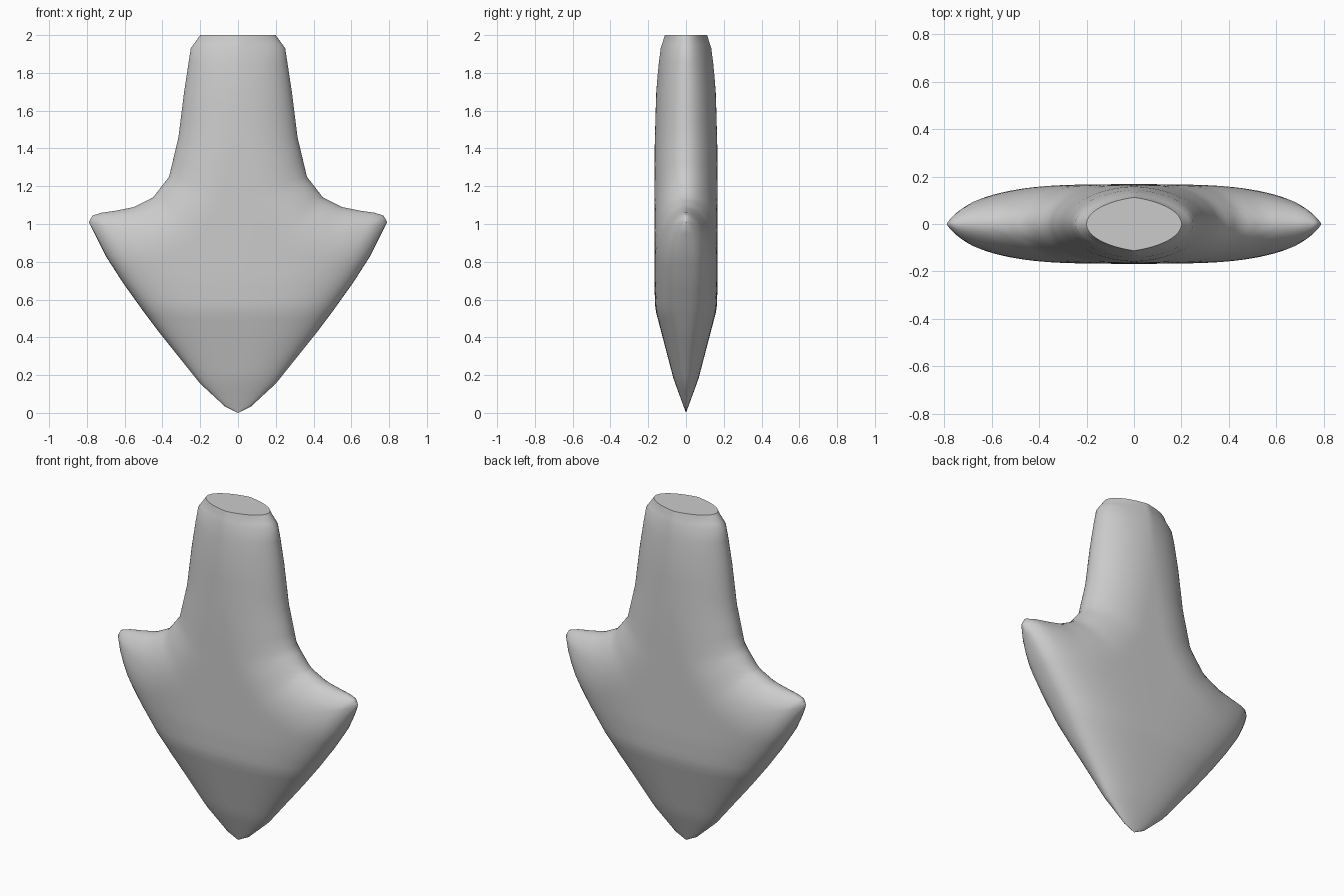
import bpy, bmesh, math
from mathutils import Vector
from mathutils.geometry import intersect_point_line

if "Cube" in bpy.data.objects:
    bpy.data.objects.remove(bpy.data.objects["Cube"])

# Right-hand front outline (x, z) and the centre-line height each point runs to
LOWER = [(0, 0, 0), (.07, .035, .03), (.2, .155, .14), (.3, .28, .27), (.42, .43, .4),
         (.51, .55, .53), (.61, .69, .65), (.7, .83, .74), (.79, 1.01, .8)]
UPPER = [(.77, 1.045, .86), (.72, 1.06, .91), (.65, 1.07, .95), (.55, 1.09, 1.0),
         (.45, 1.14, 1.06), (.365, 1.25, 1.16), (.315, 1.46, 1.42), (.285, 1.7, 1.69),
         (.25, 1.93, 1.93), (.2, 2.0, 2.0)]
# Half depth by height
DEPTH = [(0, 0), (.18, .066), (.55, .163), (.7, .168), (1.4, .166), (1.7, .158),
         (1.93, .14), (2, .119)]
COLS, SUB = 20, 3


def interp(table, v):
    for (a, fa), (b, fb) in zip(table, table[1:]):
        if v <= b:
            return fa + (fb - fa) * max(0, v - a) / (b - a)
    return table[-1][1]


EDGE = [(z, x) for x, z, _ in LOWER]
SHOULDER = [Vector((x, z, 0)) for x, z, _ in [LOWER[-1]] + UPPER]


def shoulder_distance(x, z):
    p, best = Vector((x, z, 0)), 9
    for a, b in zip(SHOULDER, SHOULDER[1:]):
        t = intersect_point_line(p, a, b)[1]
        best = min(best, (p - a.lerp(b, min(1, max(0, t)))).length)
    return best


def half_depth(x, z):
    # Rounded shoulders and neck, fuller superellipse along the lower edges
    u = min(1, shoulder_distance(x, z) / .3)
    top = math.sqrt(max(0, 1 - (1 - u) ** 2))
    w = max(interp(EDGE, z), 1e-6)
    n = 2 + 1.3 * min(1, z)
    low = max(0, 1 - min(1, x / w) ** n) ** (1 / n)
    return interp(DEPTH, z) * top * low


# Subdivide the outline into rows
pts = [Vector(p) for p in LOWER + UPPER]
rows = [a.lerp(b, k / SUB) for a, b in zip(pts, pts[1:]) for k in range(SUB)] + [pts[-1]]

# One quarter of the body as a grid from the outline to the centre line
bm = bmesh.new()
grid = []
for x0, z0, axis in rows:
    line = []
    for j in range(COLS + 1):
        s = 1 - math.cos(math.pi / 2 * j / COLS)
        x, z = x0 * (1 - s), z0 + (axis - z0) * s
        y = 0 if j == 0 else half_depth(x, z)
        line.append(bm.verts.new((x, -y, z)))
    grid.append(line)
for r, q in zip(grid, grid[1:]):
    for j in range(COLS):
        bm.faces.new((r[j], q[j], q[j + 1], r[j + 1]))
# Flat top cap
bm.faces.new(grid[-1] + [bm.verts.new((0, 0, 2))])
bmesh.ops.remove_doubles(bm, verts=bm.verts, dist=.0005)

# Mirror the quarter left-right and front-back, dropping the seam faces' insides
for axis in (0, 1):
    geom = bm.verts[:] + bm.edges[:] + bm.faces[:]
    new = bmesh.ops.duplicate(bm, geom=geom)["geom"]
    for v in (g for g in new if isinstance(g, bmesh.types.BMVert)):
        v.co[axis] *= -1
    bmesh.ops.remove_doubles(bm, verts=bm.verts, dist=.0005)
bmesh.ops.recalc_face_normals(bm, faces=bm.faces)

mesh = bpy.data.meshes.new("arrow_body")
bm.to_mesh(mesh)
bm.free()
body = bpy.data.objects.new("arrow_body", mesh)
bpy.context.collection.objects.link(body)
bpy.context.view_layer.objects.active = body
body.select_set(True)
bpy.ops.object.shade_smooth_by_angle(angle=math.radians(50))
